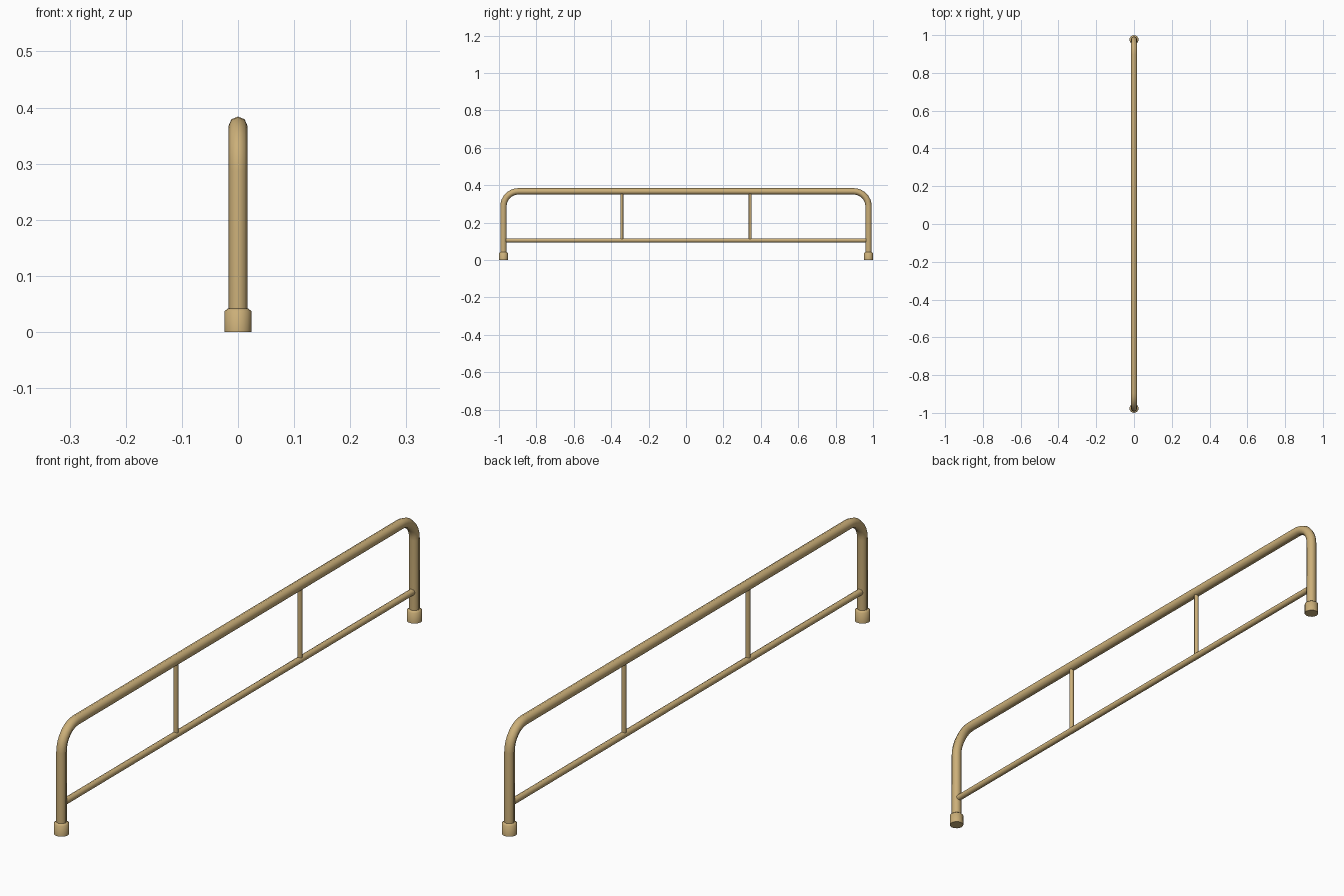
import bpy, bmesh, math
from mathutils import Vector

if "Cube" in bpy.data.objects:
    bpy.data.objects.remove(bpy.data.objects["Cube"])

mat = bpy.data.materials.new("tan metal")
mat.diffuse_color = (0.60, 0.43, 0.19, 1)
mat.use_nodes = True
mat.node_tree.nodes["Principled BSDF"].inputs["Base Color"].default_value = mat.diffuse_color

X = Vector((1, 0, 0))


def finish(name, bm):
    bmesh.ops.recalc_face_normals(bm, faces=bm.faces)
    me = bpy.data.meshes.new(name)
    bm.to_mesh(me)
    bm.free()
    ob = bpy.data.objects.new(name, me)
    bpy.context.collection.objects.link(ob)
    me.materials.append(mat)
    bpy.ops.object.select_all(action='DESELECT')
    bpy.context.view_layer.objects.active = ob
    ob.select_set(True)
    bpy.ops.object.shade_smooth_by_angle(angle=math.radians(50))
    return ob


def tube(name, path, radii, sides):
    """Sweep a round section along a path lying in a plane of constant x."""
    bm = bmesh.new()
    pts = [Vector(p) for p in path]
    rings = []
    for i, p in enumerate(pts):
        t = (pts[min(i + 1, len(pts) - 1)] - pts[max(i - 1, 0)]).normalized()
        n = t.cross(X)
        r = radii[i] if isinstance(radii, list) else radii
        rings.append([bm.verts.new(p + r * (math.cos(a) * n + math.sin(a) * X))
                      for a in (2 * math.pi * k / sides for k in range(sides))])
    for a, b in zip(rings, rings[1:]):
        for k in range(sides):
            j = (k + 1) % sides
            bm.faces.new((a[k], a[j], b[j], b[k]))
    bm.faces.new(rings[0])
    bm.faces.new(rings[-1])
    return finish(name, bm)


# Main hoop: two posts and the top rail in one bent tube
POST_Y, TOP_Z, BEND, R = 0.976, 0.367, 0.08, 0.017
right = [(0, POST_Y, 0.02)]
for i in range(9):
    a = math.pi / 2 * i / 8
    right.append((0, POST_Y - BEND + BEND * math.cos(a),
                  TOP_Z - BEND + BEND * math.sin(a)))
left = [(x, -y, z) for x, y, z in reversed(right)]
tube("main_hoop", right + left, R, 8)

# Lower rail between the posts
tube("lower_rail", [(0, -POST_Y, 0.105), (0, POST_Y, 0.105)], 0.011, 8)

# Uprights and rubber-style feet on both sides
for side, s in (("left", -1), ("right", 1)):
    y = s * 0.343
    tube(side + "_upright", [(0, y, 0.105), (0, y, TOP_Z)], 0.008, 8)
    y = s * POST_Y
    tube(side + "_foot", [(0, y, 0), (0, y, 0.037), (0, y, 0.042)],
         [0.024, 0.024, 0.018], 16)
